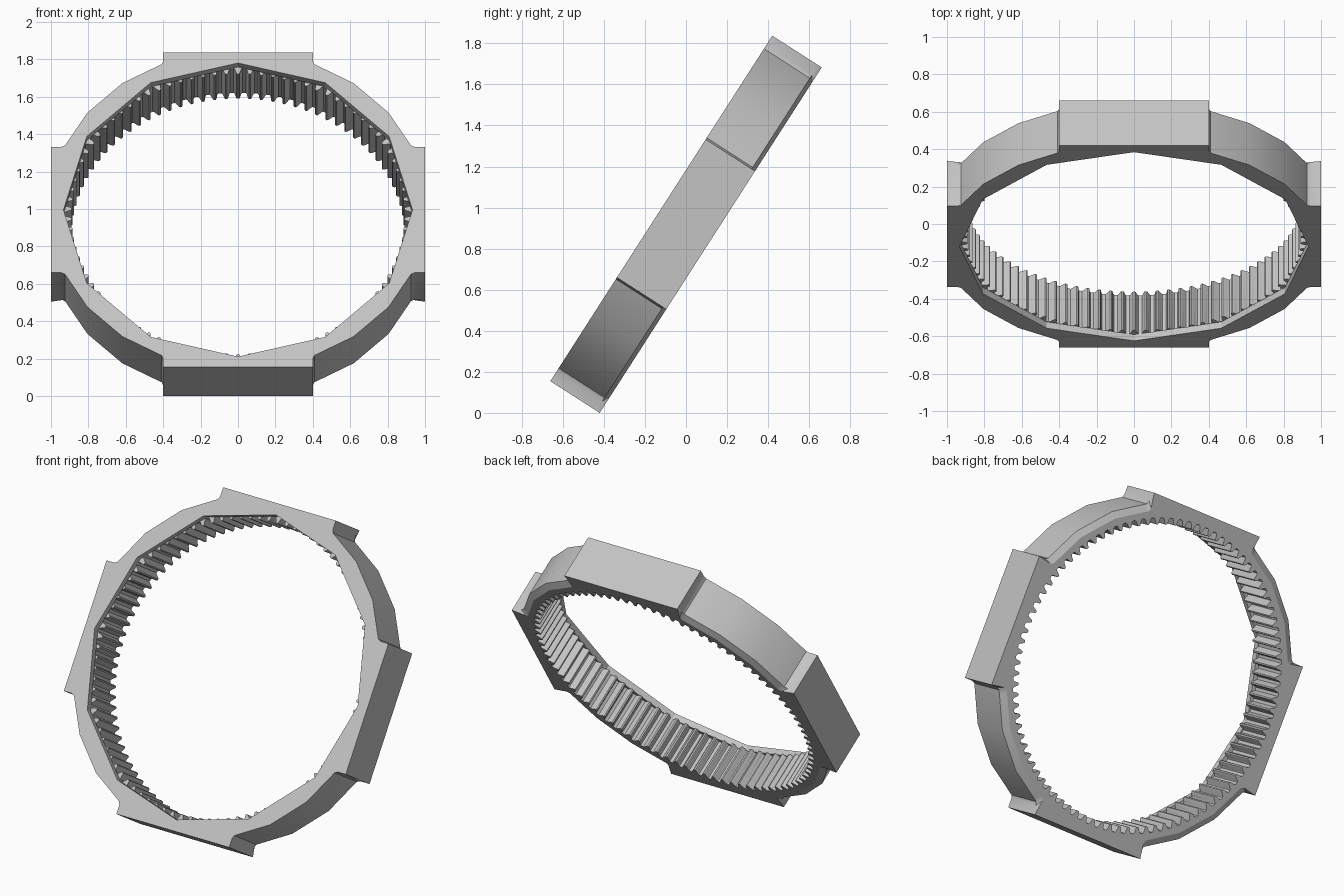
import bpy, bmesh, math
from mathutils import Matrix, Vector

cube = bpy.data.objects.get("Cube")
if cube:
    bpy.data.objects.remove(cube, do_unlink=True)

HALF = 0.143           # half the ring thickness
TILT = math.radians(57.27)
TEETH = 90
ROOT, TIP = 0.928, 0.89

grey = bpy.data.materials.new("light grey")
grey.use_nodes = True
color = (0.55, 0.55, 0.55, 1)
grey.diffuse_color = color
grey.node_tree.nodes["Principled BSDF"].inputs["Base Color"].default_value = color


def polar(r, a):
    return (r * math.cos(a), r * math.sin(a))


def loft(name, layers):
    """Solid through a stack of (z, outline) layers with matching points."""
    bm = bmesh.new()
    rings = [[bm.verts.new((x, y, z)) for x, y in pts] for z, pts in layers]
    for low, high in zip(rings, rings[1:]):
        for i in range(len(low)):
            j = (i + 1) % len(low)
            bm.faces.new((low[i], low[j], high[j], high[i]))
    bm.faces.new(rings[0][::-1])
    bm.faces.new(rings[-1])
    bmesh.ops.recalc_face_normals(bm, faces=bm.faces)
    mesh = bpy.data.meshes.new(name)
    bm.to_mesh(mesh)
    bm.free()
    mesh.materials.append(grey)
    obj = bpy.data.objects.new(name, mesh)
    bpy.context.collection.objects.link(obj)
    return obj


# Outer outline: a flat boss, a fillet and a faceted arc, repeated four times
arc = [(0.945, 0.4), (0.925, 0.409), (0.914, 0.428), (0.805, 0.618)]
arc += [(y, x) for x, y in reversed(arc)]
outer, inset = [], []
for k in range(4):
    turn = Matrix.Rotation(k * math.pi / 2, 2)
    for p in [(1, 0.4)] + arc + [(0.4, 1)]:
        v = turn @ Vector(p)
        outer.append(v)
        inset.append(v * (0.96 if p in arc else 1))   # back edge chamfer on arcs
ring = loft("ring_gear", [(-HALF, inset), (-HALF + 0.02, outer), (HALF, outer)])

# Toothed bore, open at the back
pitch = 2 * math.pi / TEETH
tooth = [(-0.36, ROOT), (-0.27, ROOT - 0.008), (-0.15, TIP + 0.006), (-0.07, TIP),
         (0.07, TIP), (0.15, TIP + 0.006), (0.27, ROOT - 0.008), (0.36, ROOT)]
bore = [polar(r, (i + 0.25 * TEETH % 1 + a) * pitch) for i in range(TEETH) for a, r in tooth]
toothed_bore = loft("toothed_bore_cutter", [(-0.3, bore), (HALF - 0.04, bore)])

# Twelve-sided opening through the front lip
twelve = [polar(0.933, i * math.pi / 6) for i in range(12)]
lip_bore = loft("lip_cutter", [(HALF - 0.0401, twelve), (0.3, twelve)])

bpy.context.view_layer.objects.active = ring
for cutter in (toothed_bore, lip_bore):
    mod = ring.modifiers.new("bore", "BOOLEAN")
    mod.operation = "DIFFERENCE"
    mod.solver = "EXACT"
    mod.object = cutter
    bpy.ops.object.modifier_apply(modifier=mod.name)
    bpy.data.objects.remove(cutter, do_unlink=True)

# Smooth arcs, crisp edges
bpy.ops.object.select_all(action="DESELECT")
ring.select_set(True)
bpy.ops.object.shade_smooth_by_angle(angle=math.radians(25))

# Lean the ring back and stand it on the ground
ring.rotation_euler.x = TILT
ring.location.z = math.sin(TILT) + HALF * math.cos(TILT)
